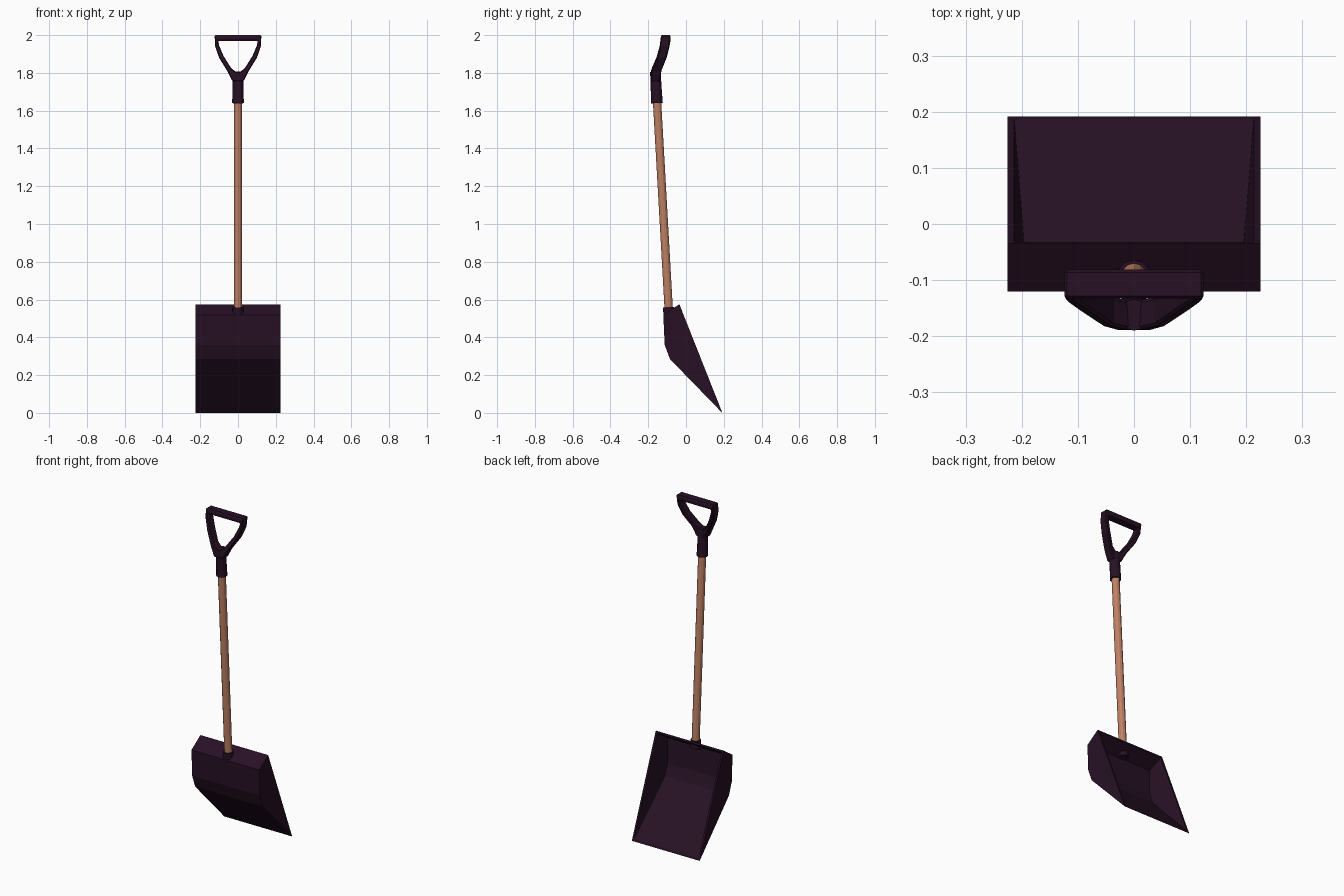
import bpy, bmesh, math
from mathutils import Vector

cube = bpy.data.objects.get("Cube")
if cube:
    bpy.data.objects.remove(cube, do_unlink=True)


def material(name, color):
    m = bpy.data.materials.new(name)
    m.use_nodes = True
    m.diffuse_color = color
    m.node_tree.nodes["Principled BSDF"].inputs["Base Color"].default_value = color
    return m


plastic = material("dark plum plastic", (0.02, 0.0055, 0.018, 1))
wood = material("warm wood", (0.52, 0.22, 0.13, 1))


def finish(bm, name, mat):
    bmesh.ops.recalc_face_normals(bm, faces=bm.faces[:])
    mesh = bpy.data.meshes.new(name)
    bm.to_mesh(mesh)
    bm.free()
    mesh.materials.append(mat)
    ob = bpy.data.objects.new(name, mesh)
    bpy.context.collection.objects.link(ob)
    return ob


def tube(name, path, sides, mat):
    """Faceted rod in the x = 0 plane through (y, z, radius) stations."""
    bm = bmesh.new()
    start, end = Vector((0, *path[0][:2])), Vector((0, *path[-1][:2]))
    across = Vector((1, 0, 0))
    depth = (end - start).normalized().cross(across)
    rings = []
    for y, z, r in path:
        angles = [2 * math.pi * i / sides for i in range(sides)]
        rings.append([bm.verts.new(Vector((0, y, z)) + r * (math.sin(a) * across + math.cos(a) * depth))
                      for a in angles])
    for a, b in zip(rings, rings[1:]):
        for i in range(sides):
            j = (i + 1) % sides
            bm.faces.new((a[i], a[j], b[j], b[i]))
    bm.faces.new(rings[0])
    bm.faces.new(rings[-1])
    return finish(bm, name, mat)


# Scoop: folded sheet with closed sides, open towards the back
outer = [(-0.035, 0.575), (-0.12, 0.518), (-0.113, 0.36), (-0.085, 0.285), (0.192, 0)]
inner = [(-0.032, 0.564), (-0.108, 0.512), (-0.101, 0.363), (-0.075, 0.295), (0.187, 0.014)]
rim_top, rim_tip = Vector(inner[0]), Vector(inner[-1])
slope = (rim_tip - rim_top).normalized()


def inner_width(p):
    # Inner side walls lean inwards with depth below the rim
    d = Vector(p) - rim_top
    depth = abs(d.x * slope.y - d.y * slope.x)
    return 0.2135 - 0.15 * depth


bm = bmesh.new()
shell = {}
for s in (1, -1):
    shell["out", s] = [bm.verts.new((s * 0.225, y, z)) for y, z in outer]
    shell["in", s] = [bm.verts.new((s * inner_width((y, z)), y, z)) for y, z in inner]
for layer in ("out", "in"):
    a, b = shell[layer, 1], shell[layer, -1]
    for i in range(len(a) - 1):
        bm.faces.new((a[i], a[i + 1], b[i + 1], b[i]))
    bm.faces.new(a)
    bm.faces.new(b)
for s in (1, -1):
    o, n = shell["out", s], shell["in", s]
    bm.faces.new((o[0], o[-1], n[-1], n[0]))
for e in (0, -1):
    bm.faces.new((shell["out", 1][e], shell["out", -1][e], shell["in", -1][e], shell["in", 1][e]))
finish(bm, "scoop", plastic)

# Shaft and the sockets at both ends
tube("shaft", [(-0.091, 0.54, 0.022), (-0.154, 1.66, 0.022)], 12, wood)
tube("scoop_socket", [(-0.09, 0.51, 0.029), (-0.093, 0.56, 0.029)], 12, plastic)
tube("grip_socket", [(-0.154, 1.64, 0.031), (-0.158, 1.72, 0.029), (-0.162, 1.805, 0.028)], 12, plastic)

# D-shaped grip: outer x, z, inner x, z and centre y at each station
stations = [
    (0.03, 1.755, 0.005, 1.80, -0.163),
    (0.057, 1.81, 0.036, 1.825, -0.156),
    (0.10, 1.88, 0.077, 1.89, -0.128),
    (0.121, 1.94, 0.10, 1.945, -0.113),
    (0.124, 2.0, 0.105, 1.97, -0.107),
]
loop = stations + [(-ox, oz, -ix, iz, y) for ox, oz, ix, iz, y in reversed(stations)]
bm = bmesh.new()
sections = []
for ox, oz, ix, iz, y in loop:
    f, b = y - 0.026, y + 0.026
    sections.append([bm.verts.new(p) for p in ((ox, f, oz), (ox, b, oz), (ix, b, iz), (ix, f, iz))])
for k, a in enumerate(sections):
    b = sections[(k + 1) % len(sections)]
    for i in range(4):
        j = (i + 1) % 4
        bm.faces.new((a[i], a[j], b[j], b[i]))
grip = finish(bm, "d_grip", plastic)
bevel = grip.modifiers.new("edge_bevel", "BEVEL")
bevel.width = 0.005
bevel.segments = 1
bevel.limit_method = "ANGLE"
bevel.angle_limit = math.radians(50)
